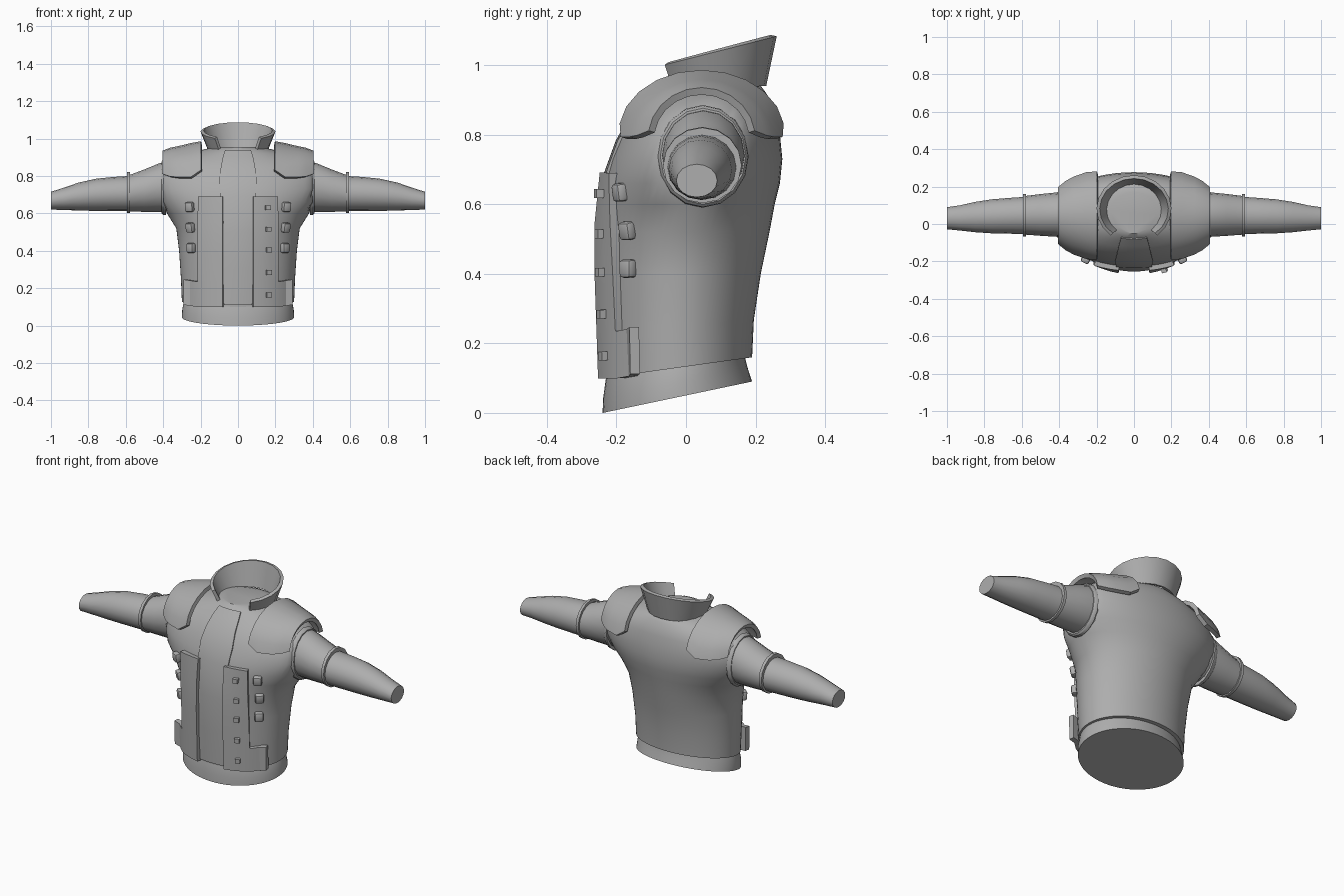
import bpy, bmesh, math
from mathutils import Vector

cube = bpy.data.objects.get("Cube")
if cube:
    bpy.data.objects.remove(cube)

GREY = (0.42, 0.42, 0.42, 1)
cloth = bpy.data.materials.new("plain_grey")
cloth.use_nodes = True
cloth.diffuse_color = GREY
cloth.node_tree.nodes["Principled BSDF"].inputs["Base Color"].default_value = GREY


def finish(name, bm, thick=0, mirror=False, bevel=0, angle=35):
    """Turn a bmesh into a finished, shaded object."""
    bmesh.ops.recalc_face_normals(bm, faces=bm.faces)
    mesh = bpy.data.meshes.new(name)
    bm.to_mesh(mesh)
    bm.free()
    mesh.materials.append(cloth)
    ob = bpy.data.objects.new(name, mesh)
    bpy.context.collection.objects.link(ob)
    if thick:
        mod = ob.modifiers.new("thickness", 'SOLIDIFY')
        mod.thickness, mod.offset = thick, 0
    if bevel:
        mod = ob.modifiers.new("rounding", 'BEVEL')
        mod.width, mod.segments = bevel, 2
    if mirror:
        ob.modifiers.new("other_side", 'MIRROR').use_mirror_merge = False
    bpy.ops.object.select_all(action='DESELECT')
    ob.select_set(True)
    bpy.context.view_layer.objects.active = ob
    bpy.ops.object.convert(target='MESH')
    bpy.ops.object.shade_smooth_by_angle(angle=math.radians(angle))
    return ob


def loft(name, rows, closed=True, caps=True, skip=None, **kw):
    """Skin a list of point rows; skip(row, column) leaves faces out."""
    bm = bmesh.new()
    grid = [[bm.verts.new(p) for p in row] for row in rows]
    n = len(grid[0])
    for i in range(len(grid) - 1):
        for j in range(n if closed else n - 1):
            k = (j + 1) % n
            if not (skip and skip(i, j)):
                bm.faces.new((grid[i][j], grid[i][k], grid[i + 1][k], grid[i + 1][j]))
    if closed and caps:
        bm.faces.new(grid[0])
        bm.faces.new(grid[-1])
    loose = [v for v in bm.verts if not v.link_faces]
    bmesh.ops.delete(bm, geom=loose, context='VERTS')
    return finish(name, bm, **kw)


def body_ring(z, front, back, half, tilt=0, limit=0.4, n=64):
    """Elliptical ring, cut flat at the armholes and tilted up to the back."""
    mid, depth = (front + back) / 2, (back - front) / 2
    ring = []
    for i in range(n):
        t = 2 * math.pi * i / n
        x = max(-limit, min(limit, half * math.cos(t)))
        ring.append((x, mid + depth * math.sin(t), z + tilt * depth * math.sin(t)))
    return ring


# Torso: height, front y, back y, half width, tilt
TORSO = [(.13, -.235, .19, .30, .14), (.25, -.24, .195, .305, .08), (.4, -.245, .215, .315, 0),
         (.52, -.245, .24, .33, 0), (.6, -.24, .255, .38, 0), (.66, -.235, .27, .43, 0),
         (.73, -.215, .277, .465, 0), (.8, -.185, .27, .465, 0), (.85, -.155, .26, .425, 0),
         (.885, -.125, .25, .37, 0), (.92, -.09, .23, .28, 0), (.94, -.07, .215, .19, 0),
         (.955, -.05, .17, .125, 0)]
loft("jacket_body", [body_ring(*r) for r in TORSO])

# Waistband below the hem
BAND = [(.045, -.24, .19, .30, .21), (.085, -.238, .178, .298, .2), (.125, -.23, .172, .29, .12),
        (.16, -.22, .165, .28, .12)]
loft("waistband", [body_ring(*r) for r in BAND], angle=25)


def front_y(x, z):
    """Front surface of the torso at a given width and height."""
    z = max(TORSO[0][0], min(TORSO[-1][0], z))
    for lo, hi in zip(TORSO, TORSO[1:]):
        if z <= hi[0]:
            f = (z - lo[0]) / (hi[0] - lo[0])
            front, back, half = (lo[k] + f * (hi[k] - lo[k]) for k in (1, 2, 3))
            break
    u = min(abs(x) / half, .85)
    return (front + back) / 2 - (back - front) / 2 * math.sqrt(1 - u * u)


# Shirt panel between the jacket edges
PANEL = [(.11, .075), (.3, .08), (.5, .085), (.69, .095), (.78, .1), (.85, .09), (.9, .08), (.935, .068)]
loft("shirt_panel", [[(w * s / 4, front_y(w * s / 4, z) - .003, z) for s in range(-4, 5)]
                     for z, w in PANEL], closed=False, thick=.012)

# Raised front flaps with a foot that wraps towards the hip
XS, ZS = (.08, .125, .17, .21, .25, .29), (.1, .235, .4, .55, .69)
loft("front_flaps", [[(x, front_y(x, z) - .012, z + max(0, x - .21) * .15) for x in XS] for z in ZS],
     closed=False, skip=lambda i, j: i > 0 and j > 2, thick=.028, mirror=True, angle=25)


def stud(name, x, z, size, lift, bevel=0, mirror=False):
    """Small block seated on the front, turned to face outwards."""
    e = .01
    normal = Vector(((front_y(x + e, z) - front_y(x - e, z)) / (2 * e), -1,
                     (front_y(x, z + e) - front_y(x, z - e)) / (2 * e))).normalized()
    bm = bmesh.new()
    bmesh.ops.create_cube(bm, size=1)
    bmesh.ops.scale(bm, vec=size, verts=bm.verts)
    bmesh.ops.rotate(bm, matrix=normal.to_track_quat('-Y', 'Z').to_matrix(), verts=bm.verts)
    bmesh.ops.translate(bm, vec=Vector((x, front_y(x, z), z)) + normal * lift, verts=bm.verts)
    finish(name, bm, bevel=bevel, mirror=mirror)


# Buttons on the left flap, clasps on both sides
for i, z in enumerate((.165, .285, .405, .515, .63)):
    stud(f"flap_button_{i + 1}", .152, z, (.027, .026, .025), .03)
for i, z in enumerate((.415, .525, .635)):
    stud(f"chest_clasps_{i + 1}", .245 + .005 * i, z, (.046, .036, .052), .008, bevel=.01, mirror=True)


def arm_ring(x, bottom, top, front, back, n=16):
    return [(x, (front + back) / 2 + (back - front) / 2 * math.cos(2 * math.pi * i / n),
             (bottom + top) / 2 + (top - bottom) / 2 * math.sin(2 * math.pi * i / n)) for i in range(n)]


# Sleeves: x, bottom z, top z, front y, back y
UPPER = [(.36, .61, .875, -.07, .17), (.42, .608, .868, -.068, .168), (.5, .608, .835, -.063, .16),
         (.58, .61, .805, -.057, .15)]
LOWER = [(.57, .612, .8, -.054, .146), (.66, .612, .795, -.052, .14), (.76, .613, .785, -.05, .132),
         (.85, .615, .765, -.044, .118), (.93, .618, .738, -.035, .1), (1, .62, .715, -.028, .09)]
CUFF = [(.578, .603, .822, -.066, .16), (.594, .603, .82, -.066, .16)]
RIM = [(.385, .59, .885, -.083, .18), (.4, .592, .883, -.081, .178), (.408, .6, .876, -.074, .172)]
for name, rings in (("upper_sleeves", UPPER), ("lower_sleeves", LOWER),
                    ("sleeve_bands", CUFF), ("armhole_rims", RIM)):
    loft(name, [arm_ring(*r) for r in rings], mirror=True)

# Shoulder pads: arches over the shoulder (x, base z, depth, rise)
ARCHES = [(.195, .805, .228, .17), (.25, .762, .225, .203), (.32, .765, .2, .183),
          (.36, .772, .178, .168), (.4, .79, .145, .135)]
loft("shoulder_pads", [[(x, .045 - d * math.cos(math.radians(8 + 164 * i / 10)),
                         z + h * math.sin(math.radians(8 + 164 * i / 10))) for i in range(11)]
                       for x, z, d, h in ARCHES], closed=False, thick=.022, mirror=True, angle=25)


# Standing collar, open at the front and rising to the back
def collar_row(z, half, depth, mid, tilt):
    row = []
    for i in range(17):
        t = math.radians(-52 + 284 * i / 16)
        row.append((half * math.cos(t), mid + depth * math.sin(t), z + tilt * depth * math.sin(t)))
    return row


loft("collar", [collar_row(.935, .15, .142, .08, .05), collar_row(1.04, .192, .172, .08, .26)],
     closed=False, thick=.018)
